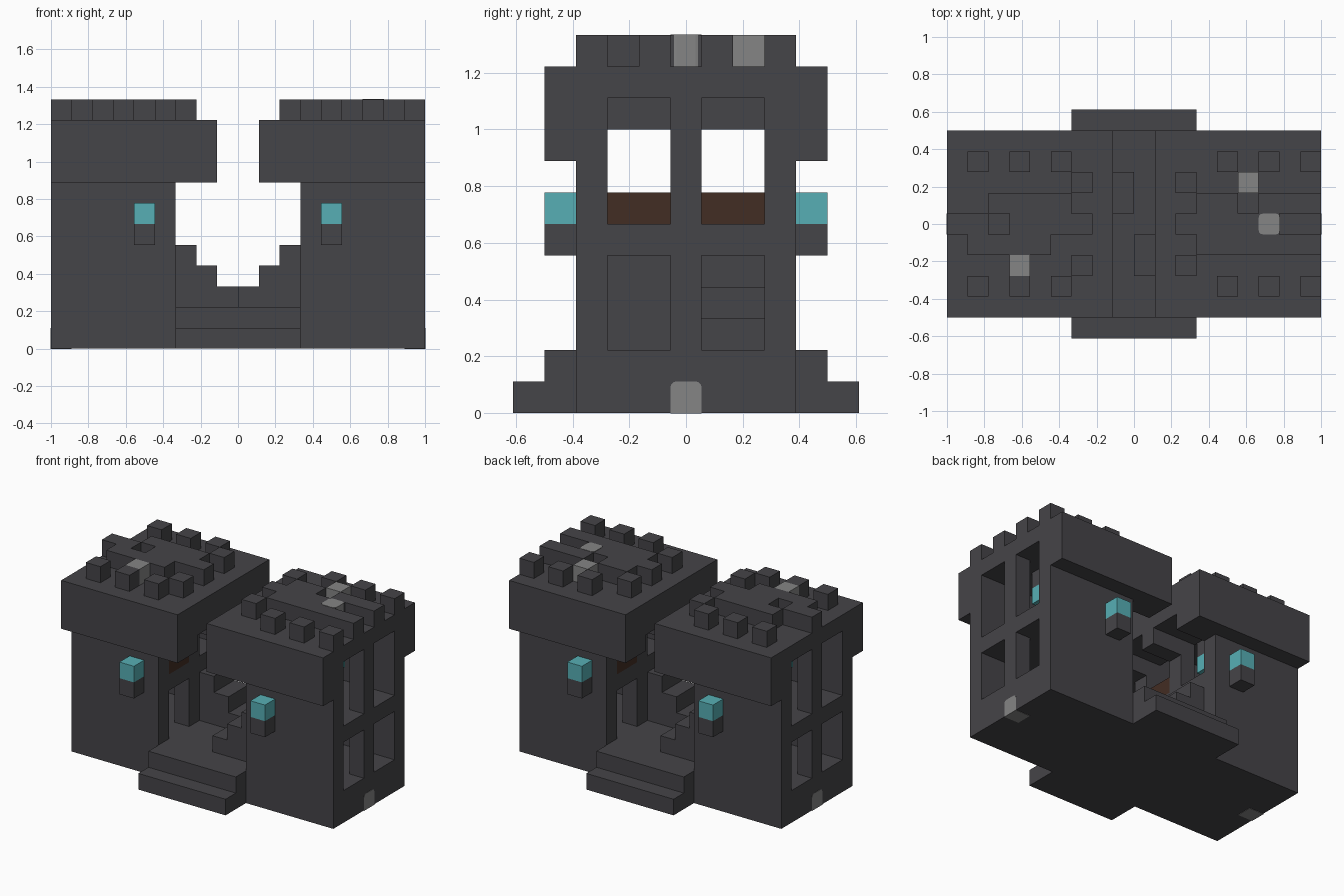
import bpy, bmesh
from mathutils import Vector
from itertools import product

cube = bpy.data.objects.get("Cube")
if cube:
    bpy.data.objects.remove(cube, do_unlink=True)

U = 1 / 9  # size of one building block


def material(name, rgb):
    m = bpy.data.materials.new(name)
    m.use_nodes = True
    m.diffuse_color = (*rgb, 1)
    m.node_tree.nodes["Principled BSDF"].inputs["Base Color"].default_value = (*rgb, 1)
    return m


stone = material("dark stone", (0.06, 0.058, 0.065))
pale = material("pale stone", (0.235, 0.235, 0.235))
glow = material("teal lamp", (0.095, 0.43, 0.46))
wood = material("brown wood", (0.055, 0.026, 0.017))


def finish(name, bm, mat):
    bmesh.ops.recalc_face_normals(bm, faces=bm.faces)
    mesh = bpy.data.meshes.new(name)
    bm.to_mesh(mesh)
    bm.free()
    mesh.materials.append(mat)
    ob = bpy.data.objects.new(name, mesh)
    bpy.context.collection.objects.link(ob)
    return ob


def cells(box):
    # boxes are (x0, x1, y0, y1, z0, z1) in blocks; y edges fall on halves
    x0, x1, y0, y1, z0, z1 = box
    x0, x1 = sorted((x0, x1))
    y0, y1 = sorted((y0, y1))
    return set(product(range(x0, x1), range(round(y0 + 5.5), round(y1 + 5.5)), range(z0, z1)))


def blocks(name, mat, solids, voids=()):
    # union of solid boxes minus voids, skinned with the exposed faces only
    filled = set().union(*map(cells, solids)) - set().union(*map(cells, voids))
    bm = bmesh.new()
    verts = {}

    def corner(p):
        if p not in verts:
            verts[p] = bm.verts.new((p[0] * U, (p[1] - 5.5) * U, p[2] * U))
        return verts[p]

    for c in sorted(filled):
        for axis, step in product(range(3), (0, 1)):
            near = list(c)
            near[axis] += 2 * step - 1
            if tuple(near) in filled:
                continue
            quad = []
            for a, b in ((0, 0), (1, 0), (1, 1), (0, 1)):
                p = list(c)
                p[axis] += step
                p[(axis + 1) % 3] += a
                p[(axis + 2) % 3] += b
                quad.append(corner(tuple(p)))
            bm.faces.new(quad if step else quad[::-1])
    bmesh.ops.dissolve_limit(bm, angle_limit=0.01, verts=bm.verts, edges=bm.edges)
    return finish(name, bm, mat)


def rounded(name, mat, centre, size, axis):
    # box with the edges along one axis rounded
    bm = bmesh.new()
    bmesh.ops.create_cube(bm, size=1)
    for v in bm.verts:
        v.co = (Vector(centre) + v.co * Vector(size)) * U
    along = [e for e in bm.edges
             if abs((e.verts[0].co - e.verts[1].co)[axis]) > 0.01
             and (axis == 2 or e.verts[0].co.z > 0.05)]
    bmesh.ops.bevel(bm, geom=along, offset=0.022, segments=3, profile=0.5, affect='EDGES')
    return finish(name, bm, mat)


# central floor with front and back steps
blocks("floor_and_steps", stone, [(-3, 3, -5.5, 5.5, 0, 1), (-3, 3, -4.5, 4.5, 1, 2)])

for s, side in ((1, "left"), (-1, "right")):
    def turn(x0, x1, y0, y1, z0, z1):
        return (s * x0, s * x1, s * y0, s * y1, z0, z1)

    bays = ((0.5, 2.5), (-2.5, -0.5))
    # hollow tower: two rooms, overhanging top, openings outside and inside
    voids = [turn(4, 8, -2.5, 2.5, 2, 5), turn(4, 8, -2.5, 2.5, 6, 10)]
    for y0, y1 in bays:
        voids += [turn(8, 9, y0, y1, 2, 5), turn(8, 9, y0, y1, 6, 10),
                  turn(3, 4, y0, y1, 6, 9), turn(1, 3, y0, y1, 8, 9)]
    voids.append(turn(3, 4, 0.5, 2.5, 2, 5))
    blocks(side + "_tower", stone,
           [turn(3, 9, -3.5, 3.5, 0, 8), turn(1, 9, -4.5, 4.5, 8, 11)], voids)
    blocks(side + "_window_panel", wood, [turn(3, 4, 0.5, 2.5, 6, 7)])

    # inner stairs
    blocks(side + "_stairs", stone,
           [turn(i, i + 1, -2.5, -0.5, 2, 3 + i) for i in range(3)])

    # wall lamps and hanging lamp
    for y, end in ((-4.5, "front"), (3.5, "back")):
        x0, x1 = 4 * s, 5 * s
        blocks(f"{side}_{end}_lamp_bracket", stone, [(x0, x1, y, y + 1, 5, 6)])
        blocks(f"{side}_{end}_lamp", glow, [(x0, x1, y, y + 1, 6, 7)])
    blocks(side + "_hanging_lamp_mount", stone, [turn(5, 7, -0.5, 0.5, 9, 10)])
    blocks(side + "_hanging_lamp", glow, [turn(5, 7, -0.5, 0.5, 8, 9)])

    # pale stone at the foot of the outer wall
    rounded(side + "_foot_stone", pale, (s * 8.51, 0, 0.49), (1.02, 1, 1.02), 0)

    # battlements around the roof
    first = 4 if s > 0 else -8
    merlons = [(x, x + 1, y, y + 1, 11, 12)
               for x in (first, first + 2, first + 4) for y in (-3.5, 2.5)]
    edge = 2 if s > 0 else -3
    merlons += [(edge, edge + 1, y, y + 1, 11, 12) for y in (-2.5, 1.5)]
    blocks(side + "_battlements", stone, merlons)

# raised roof paving, broken in places
blocks("left_roof_paving", stone,
       [(3, 9, 0.5, 1.5, 11, 12), (2, 7, -0.5, 0.5, 11, 12), (3, 9, -1.5, -0.5, 11, 12)],
       [(5, 6, 0.5, 1.5, 11, 12)])
blocks("right_roof_paving", stone,
       [(-7, -3, 0.5, 1.5, 11, 12), (-9, -2, -0.5, 0.5, 11, 12), (-8, -4, -1.5, -0.5, 11, 12)],
       [(-7, -6, -0.5, 0.5, 11, 12)])

# pale roof stones
blocks("left_pale_merlon", pale, [(5, 6, 1.5, 2.5, 11, 12)])
blocks("right_pale_merlon", pale, [(-6, -5, -2.5, -1.5, 11, 12)])
rounded("left_pale_paver", pale, (6.51, 0, 11.51), (1.02, 1, 1.02), 2)
